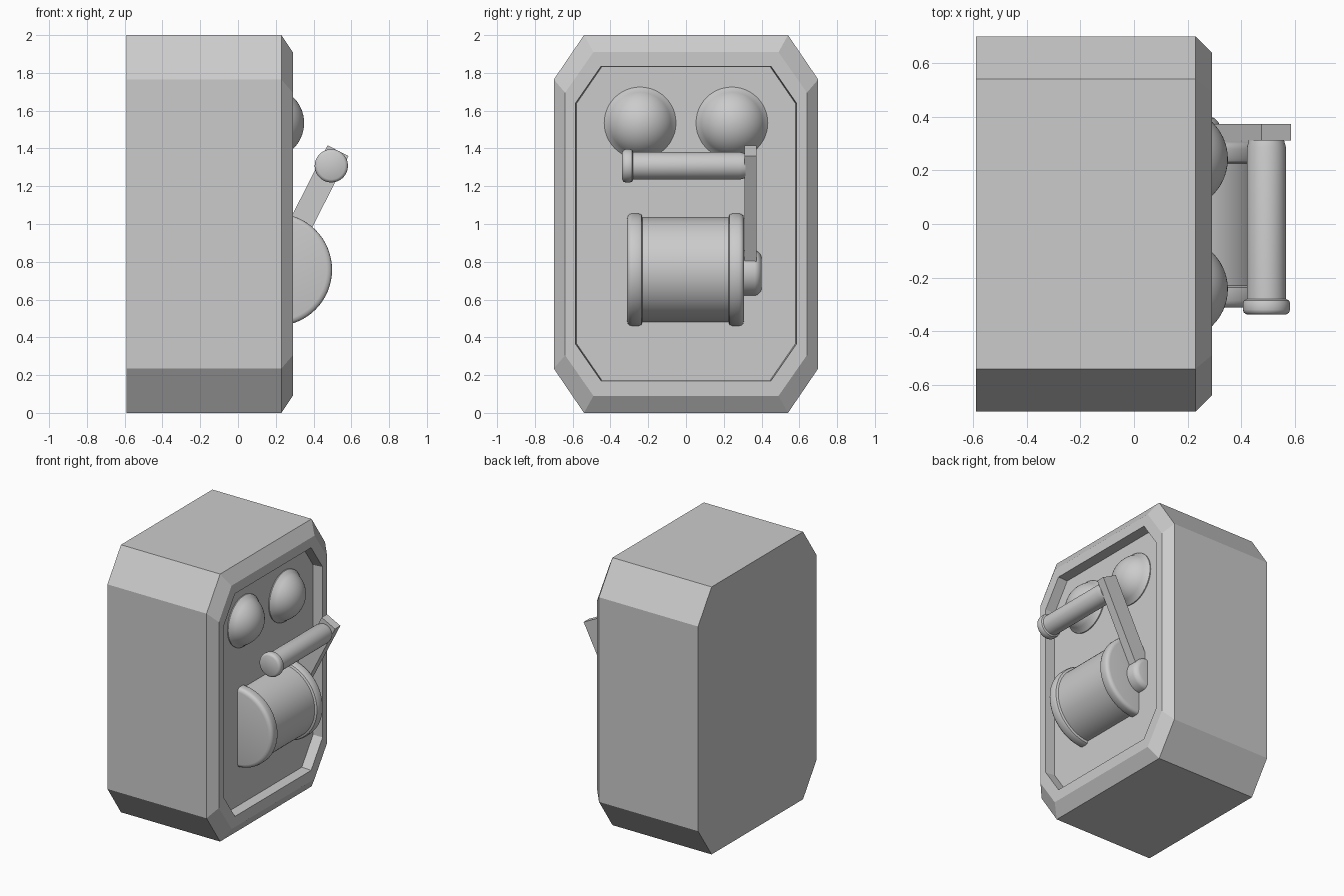
import bpy, bmesh, math
from mathutils import Matrix, Vector

if "Cube" in bpy.data.objects:
    bpy.data.objects.remove(bpy.data.objects["Cube"])


def finish(name, bm, smooth=False):
    bmesh.ops.recalc_face_normals(bm, faces=bm.faces[:])
    me = bpy.data.meshes.new(name)
    bm.to_mesh(me)
    bm.free()
    ob = bpy.data.objects.new(name, me)
    bpy.context.collection.objects.link(ob)
    if smooth:
        bpy.context.view_layer.objects.active = ob
        ob.select_set(True)
        bpy.ops.object.shade_smooth_by_angle(angle=math.radians(40))
        ob.select_set(False)
    return ob


def octagon(x, y, cy, z0, z1, cz):
    """Octagon facing x: half width y, flat half width cy, corner height cz."""
    a, b = z0 + cz, z1 - cz
    return [(x, -cy, z0), (x, cy, z0), (x, y, a), (x, y, b),
            (x, cy, z1), (x, -cy, z1), (x, -y, b), (x, -y, a)]


def lathe(name, profile, axis, centre, half=False, steps=48):
    """Revolve (radius, distance along axis) pairs about the x or y axis."""
    bm = bmesh.new()
    n = steps // 2 + 1 if half else steps
    rows = []
    for r, t in profile:
        row = []
        for i in range(n):
            a = 2 * math.pi * i / steps - math.pi / 2
            u, w = r * math.cos(a), r * math.sin(a)
            p = Vector((t, u, w) if axis == 'x' else (u, t, w))
            row.append(bm.verts.new(p + Vector(centre)))
        rows.append(row)
    for p, q in zip(rows, rows[1:]):
        for i in range(n - 1 if half else n):
            j = (i + 1) % n
            bm.faces.new((p[i], p[j], q[j], q[i]))
    bm.faces.new(rows[0])
    bm.faces.new(rows[-1])
    if half:
        bm.faces.new([r[0] for r in rows] + [r[-1] for r in reversed(rows)])
    return finish(name, bm, True)


# Housing: octagonal block, bevelled rim and recessed front panel
PANEL = 0.215
bm = bmesh.new()
rings = [octagon(-0.59, 0.70, 0.54, 0, 2, 0.235),
         octagon(0.23, 0.70, 0.54, 0, 2, 0.235),
         octagon(0.29, 0.64, 0.49, 0.09, 1.91, 0.215),
         octagon(0.29, 0.585, 0.45, 0.17, 1.835, 0.195),
         octagon(PANEL, 0.58, 0.447, 0.175, 1.83, 0.193)]
loops = [[bm.verts.new(p) for p in ring] for ring in rings]
for p, q in zip(loops, loops[1:]):
    for i in range(8):
        j = (i + 1) % 8
        bm.faces.new((p[i], p[j], q[j], q[i]))
bm.faces.new(loops[0])
bm.faces.new(loops[-1])
finish("housing", bm)

# Pair of bells
dome = [(0.19, 0.18), (0.19, 0.222)]
for i in range(1, 13):
    a = math.radians(20 + 68 * i / 12)
    dome.append((0.19 * math.cos(a), 0.16 + 0.19 * math.sin(a)))
for side, y in (("left", -0.243), ("right", 0.243)):
    lathe("bell_" + side, dome, 'x', (0, y, 1.535))

# Half drum with rounded flanges
AX, AZ = 0.20, 0.758
drum = [(0.27, -0.312), (0.287, -0.308), (0.296, -0.297), (0.298, -0.285),
        (0.298, -0.25), (0.292, -0.236), (0.277, -0.23)]
right = [(r, -t - 0.005) for r, t in reversed(drum)]
lathe("drum", drum + right, 'y', (AX, 0, AZ), half=True, steps=64)

# Crank hub
lathe("crank_hub", [(0.12, 0.30), (0.12, 0.365), (0.115, 0.38), (0.10, 0.395), (0.085, 0.40)],
      'y', (AX, 0, 0.74))

# Crank arm: tilted bar from the hub to the handle
base, tip = Vector((AX, 0.342, 0.74)), Vector((0.53, 0.342, 1.388))
d = tip - base
bm = bmesh.new()
bmesh.ops.create_cube(bm, size=1)
m = (Matrix.Translation((base + tip) / 2)
     @ Matrix.Rotation(math.atan2(d.x, d.z), 4, 'Y')
     @ Matrix.Diagonal((0.124, 0.063, d.length, 1)))
bmesh.ops.transform(bm, matrix=m, verts=bm.verts[:])
finish("crank_arm", bm)

# Crank handle with end knob
lathe("crank_handle",
      [(0.072, -0.338), (0.084, -0.331), (0.088, -0.32), (0.088, -0.297), (0.084, -0.285),
       (0.073, -0.28), (0.073, 0.285), (0.065, 0.315)],
      'y', (0.494, 0, 1.308))
